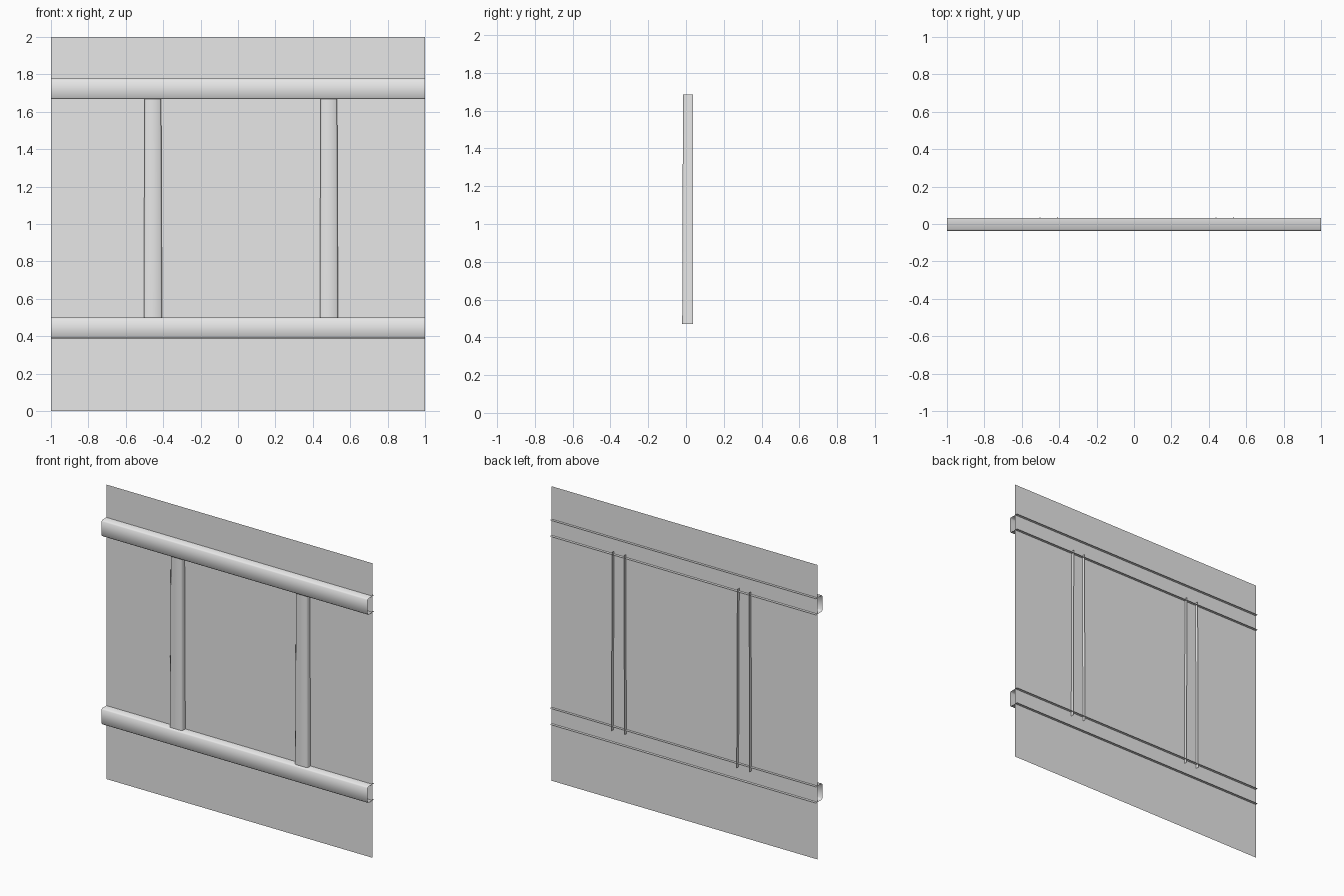
import bpy
import bmesh
from mathutils import Vector

cube = bpy.data.objects.get("Cube")
if cube:
    bpy.data.objects.remove(cube, do_unlink=True)

GREY = (0.8, 0.8, 0.8, 1.0)
grey = bpy.data.materials.new("plain_grey")
grey.use_nodes = True
grey.diffuse_color = GREY
grey.node_tree.nodes["Principled BSDF"].inputs["Base Color"].default_value = GREY


def add_object(name, bm):
    mesh = bpy.data.meshes.new(name)
    bm.to_mesh(mesh)
    bm.free()
    mesh.materials.append(grey)
    obj = bpy.data.objects.new(name, mesh)
    bpy.context.collection.objects.link(obj)
    return obj


def channel(half, front, back, soft):
    """Open-backed channel section as (side, depth) pairs."""
    side = [(half, back), (half, front + soft), (half - soft, front)]
    return side + [(-s, d) for s, d in reversed(side)]


def loft(name, sections):
    """Skin between matching open sections, shaded smooth."""
    bm = bmesh.new()
    rows = [[bm.verts.new(p) for p in section] for section in sections]
    for a, b in zip(rows, rows[1:]):
        for i in range(len(a) - 1):
            face = bm.faces.new((a[i], a[i + 1], b[i + 1], b[i]))
            face.smooth = True
    return add_object(name, bm)


# Thin flat panel
bm = bmesh.new()
corners = [(-1, 0), (1, 0), (1, 2), (-1, 2)]
bm.faces.new([bm.verts.new((x, 0.015, z)) for x, z in corners])
add_object("panel", bm)

# Horizontal rails, open at the back and the ends
for name, height in (("upper_rail", 1.722), ("lower_rail", 0.444)):
    section = channel(0.055, -0.037, 0.033, 0.008)
    loft(name, [[Vector((x, d, height + s)) for s, d in section]
                for x in (1, -1)])

# Upright posts, slightly wider at the foot
for name, centre in (("right_post", -0.455), ("left_post", 0.486)):
    sections = []
    for z, half, front in ((0.47, 0.049, -0.02), (1.685, 0.044, -0.016)):
        section = channel(half, front, 0.036, 0.008)
        sections.append([Vector((centre + s, d, z)) for s, d in section])
    loft(name, sections)
